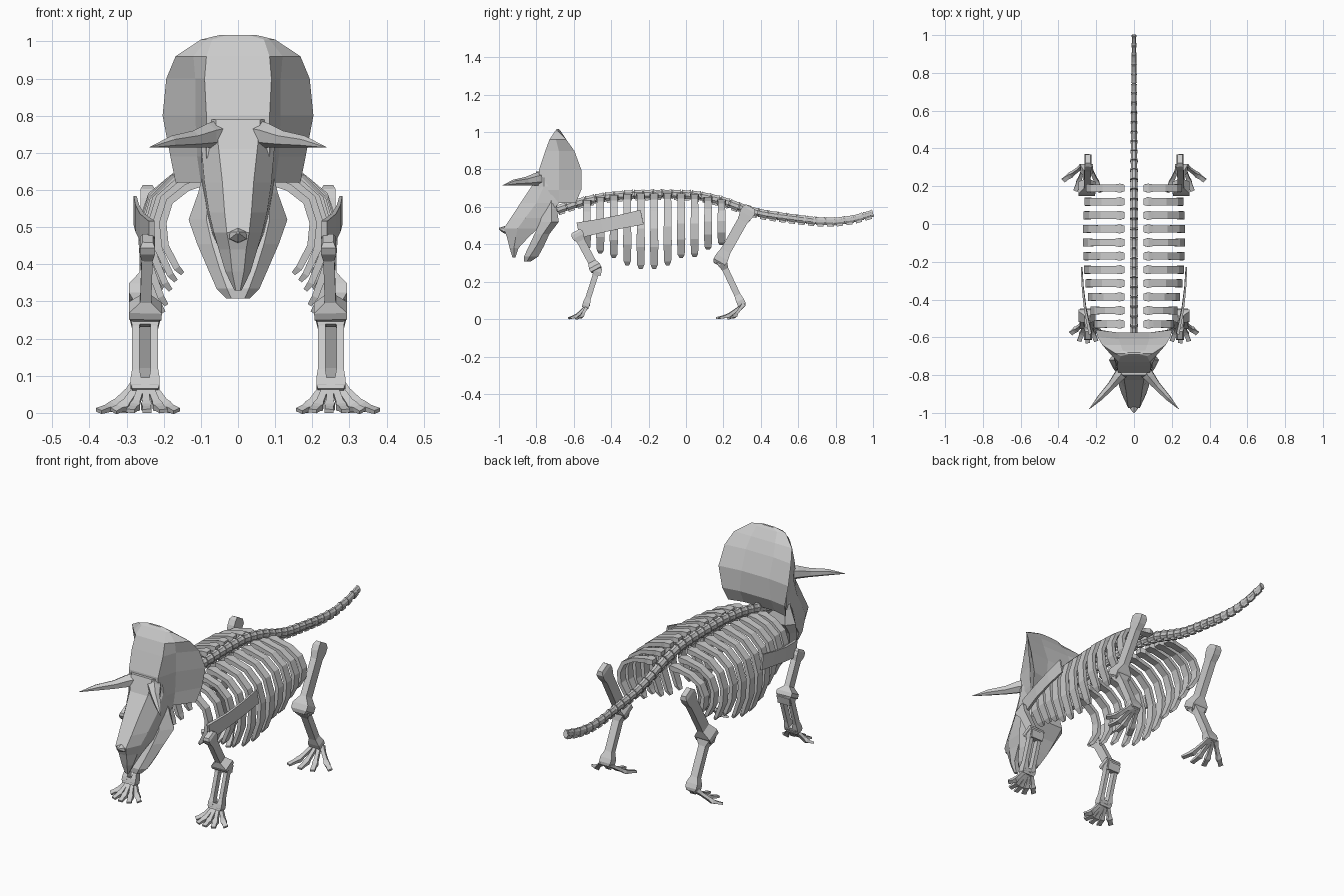
import bpy, bmesh, math
from mathutils import Vector

if "Cube" in bpy.data.objects:
    bpy.data.objects.remove(bpy.data.objects["Cube"])

bone_mat = bpy.data.materials.new("bone grey")
bone_mat.diffuse_color = (0.6, 0.6, 0.6, 1)
bone_mat.use_nodes = True
bone_mat.node_tree.nodes["Principled BSDF"].inputs["Base Color"].default_value = bone_mat.diffuse_color
X, Y = Vector((1, 0, 0)), Vector((0, 1, 0))


def finish(name, bm, mirror=False):
    bmesh.ops.recalc_face_normals(bm, faces=bm.faces)
    me = bpy.data.meshes.new(name)
    bm.to_mesh(me)
    bm.free()
    me.materials.append(bone_mat)
    ob = bpy.data.objects.new(name, me)
    bpy.context.collection.objects.link(ob)
    if mirror:
        ob.modifiers.new("mirror", 'MIRROR').use_mirror_merge = False
    return ob


def loft(bm, rings):
    """Skin a closed, capped surface over rings of equal point count."""
    vs = [[bm.verts.new(p) for p in r] for r in rings]
    n = len(vs[0])
    for a, b in zip(vs, vs[1:]):
        for i in range(n):
            j = (i + 1) % n
            bm.faces.new((a[i], a[j], b[j], b[i]))
    bm.faces.new(vs[0][::-1])
    bm.faces.new(vs[-1])


def bar(bm, pts, sizes, side=X, n=4):
    """Tube along pts; sizes = half widths (along side, across side)."""
    pts = [Vector(p) for p in pts]
    rings = []
    for i, p in enumerate(pts):
        t = (pts[min(i + 1, len(pts) - 1)] - pts[max(i - 1, 0)]).normalized()
        u = (side - t * side.dot(t)).normalized()
        v = t.cross(u)
        a, b = sizes[i]
        k = 1 / math.cos(math.pi / n)
        angs = [2 * math.pi * (j + 0.5) / n for j in range(n)]
        rings.append([p + u * a * k * math.cos(g) + v * b * k * math.sin(g) for g in angs])
    loft(bm, rings)


def limb_bone(bm, p0, p1, shaft, end0, end1):
    """Long bone: narrow shaft with wider knobs at both ends."""
    p0, p1 = Vector(p0), Vector(p1)
    small = lambda s: (s[0] * 0.7, s[1] * 0.7)
    ts = (0, 0.05, 0.13, 0.24, 0.76, 0.87, 0.95, 1)
    sz = [small(end0), end0, end0, shaft, shaft, end1, end1, small(end1)]
    bar(bm, [p0.lerp(p1, t) for t in ts], sz)


def skin_half(name, levels):
    """Levels: (z, half outline points (x, y) front to back), mirrored over x."""
    bm = bmesh.new()
    loft(bm, [[(x, y, z) for x, y in h] + [(-x, y, z) for x, y in h[::-1]]
              for z, h in levels])
    return finish(name, bm)


# spine and tail: row of vertebrae on a curved path
path = [(-.69, .585), (-.57, .625), (-.45, .652), (-.3, .667), (-.1, .67), (.05, .665),
        (.2, .632), (.3, .594), (.4, .565), (.5, .55), (.6, .537), (.7, .525),
        (.8, .523), (.9, .537), (1.0, .566)]


def spine_at(y):
    for (y0, z0), (y1, z1) in zip(path, path[1:]):
        if y <= y1 + 1e-6:
            return Vector((0, y, z0 + (z1 - z0) * (y - y0) / (y1 - y0)))


bm = bmesh.new()
N = 33
step = 1.69 / N
for i in range(N):
    y0 = -.69 + i * step
    p, q = spine_at(y0), spine_at(y0 + step)
    k = 1 - 0.4 * max(0, (y0 - .2) / .8)
    a, b = .021 * k, .026 * (0.5 + k / 2)
    bar(bm, [p.lerp(q, t) for t in (.04, .2, .75, .96)],
        [(a, b), (a * .85, b * .85), (a * .85, b * .85), (a, b)], n=8)
    # small keel under each vertebra
    d = Vector((0, 0, -b))
    bar(bm, [p.lerp(q, .2) + d, p.lerp(q, .85) + d], [(a * .4, .007)] * 2)
finish("vertebrae", bm)
bm = bmesh.new()
bar(bm, [(0, y, z) for y, z in path], [(.011, .015)] * len(path), n=6)
finish("spinal_core", bm)

# ribs: eleven curved pairs
lows = [.40, .375, .335, .33, .29, .27, .27, .29, .33, .355, .375]
bm = bmesh.new()
for i, low in enumerate(lows):
    y = .19 - .072 * i
    top = spine_at(y).z - .01
    w = .272 - .0016 * (i - 4) ** 2 * (1 if i > 4 else .6)
    h = top - low
    prof = [(.05, 0), (.075, 0), (.1, .015), (w * .64, .07), (w * .86, .22),
            (w - .012, .45), (w - .018, .7), (w - .05, .94), (w - .065, 1)]
    bar(bm, [(x, y, top - h * f) for x, f in prof],
        [(.017, .011), (.024, .014), (.019, .011), (.019, .01), (.02, .01),
         (.021, .01), (.022, .01), (.019, .009), (.009, .006)], side=Y)
finish("ribs", bm, True)

# shoulder blade
bm = bmesh.new()
bar(bm, [(.232, -.575, .475), (.258, -.45, .5), (.271, -.34, .523), (.277, -.235, .545)],
    [(.008, .042), (.006, .037), (.005, .037), (.004, .04)])
finish("shoulder_blades", bm, True)

# upper limb bones
bm = bmesh.new()
limb_bone(bm, (.243, -.59, .47), (.25, -.475, .255), (.015, .022), (.02, .033), (.044, .032))
finish("upper_front_legs", bm, True)
bm = bmesh.new()
limb_bone(bm, (.243, .345, .6), (.25, .17, .29), (.017, .028), (.019, .038), (.044, .036))
finish("upper_hind_legs", bm, True)

# lower front legs: two parallel bones with joint blocks
bm = bmesh.new()
for x0, x1 in ((.225, .225), (.275, .275)):
    limb_bone(bm, (x0, -.468, .285), (x1, -.54, .06), (.01, .015), (.016, .02), (.014, .019))
bar(bm, [(.25, -.47, .275), (.25, -.478, .235)], [(.036, .022)] * 2)
bar(bm, [(.25, -.53, .09), (.25, -.54, .06)], [(.034, .018)] * 2)
finish("lower_front_legs", bm, True)

# lower hind legs
bm = bmesh.new()
limb_bone(bm, (.25, .18, .33), (.25, .305, .065), (.02, .017), (.038, .026), (.032, .022))
finish("lower_hind_legs", bm, True)


def foot(name, ankle, tips):
    bm = bmesh.new()
    ax, ay, az = ankle
    for tx, ty in tips:
        s = Vector((ax + (tx - ax) * .2, ay, az))
        knuckle = Vector((ax + (tx - ax) * .68, ay + (ty - ay) * .6, .017))
        tip = Vector((tx, ty, .005))
        bar(bm, [s, s.lerp(knuckle, .3), s.lerp(knuckle, .8), knuckle, knuckle.lerp(tip, .4), tip],
            [(.014, .011), (.009, .008), (.01, .008), (.014, .01), (.011, .007), (.012, .005)])
    finish(name, bm, True)


# feet with splayed toes
foot("front_feet", (.25, -.525, .075),
     [(.165, -.585), (.2, -.62), (.245, -.63), (.29, -.62), (.335, -.58)])
foot("hind_feet", (.25, .305, .075), [(.175, .168), (.245, .16), (.31, .175), (.375, .23)])

# neck frill: ridge, hollow, swept-back rim, back plate
skin_half("frill", [
    (.62, [(.08, -.75), (.1, -.68), (.168, -.59), (.09, -.61)]),
    (.69, [(.085, -.79), (.11, -.68), (.182, -.56), (.09, -.575)]),
    (.80, [(.085, -.785), (.115, -.68), (.203, -.56), (.08, -.575)]),
    (.90, [(.09, -.752), (.115, -.68), (.193, -.597), (.08, -.61)]),
    (.96, [(.085, -.73), (.12, -.695), (.168, -.64), (.07, -.64)]),
    (1.005, [(.07, -.7), (.085, -.692), (.1, -.685), (.06, -.67)]),
    (1.017, [(.03, -.69), (.04, -.688), (.05, -.685), (.03, -.68)])])

# face and hooked beak
skin_half("skull", [
    (.33, [(.006, -.928), (.01, -.92), (.006, -.912)]),
    (.38, [(.016, -.943), (.034, -.92), (.03, -.895)]),
    (.44, [(.022, -.958), (.052, -.91), (.05, -.84)]),
    (.485, [(.03, -.975), (.065, -.9), (.07, -.79)]),
    (.54, [(.036, -.938), (.078, -.86), (.085, -.74)]),
    (.62, [(.042, -.885), (.09, -.8), (.1, -.68)]),
    (.71, [(.052, -.825), (.098, -.76), (.1, -.66)]),
    (.79, [(.06, -.8), (.09, -.76), (.09, -.66)])])

# lower jaw with flared cheeks
skin_half("lower_jaw", [
    (.308, [(.018, -.865), (.032, -.85), (.02, -.83)]),
    (.335, [(.03, -.866), (.058, -.835), (.045, -.79)]),
    (.39, [(.05, -.84), (.082, -.8), (.07, -.76)]),
    (.455, [(.07, -.81), (.11, -.765), (.09, -.73)]),
    (.52, [(.085, -.78), (.133, -.72), (.1, -.68)]),
    (.59, [(.08, -.76), (.108, -.72), (.09, -.69)]),
    (.64, [(.07, -.74), (.095, -.72), (.08, -.69)])])

# brow horns and nose horn
bm = bmesh.new()
bar(bm, [(.045, -.765, .75), (.08, -.805, .747), (.12, -.855, .737), (.18, -.92, .73), (.237, -.98, .715)],
    [(.034, .036), (.028, .029), (.02, .02), (.014, .014), (.001, .001)], n=6)
finish("brow_horns", bm, True)
bm = bmesh.new()
bar(bm, [(0, -.94, .478), (0, -.975, .478), (0, -1.0, .485)],
    [(.03, .022), (.022, .016), (.003, .003)], n=6)
finish("nose_horn", bm)
